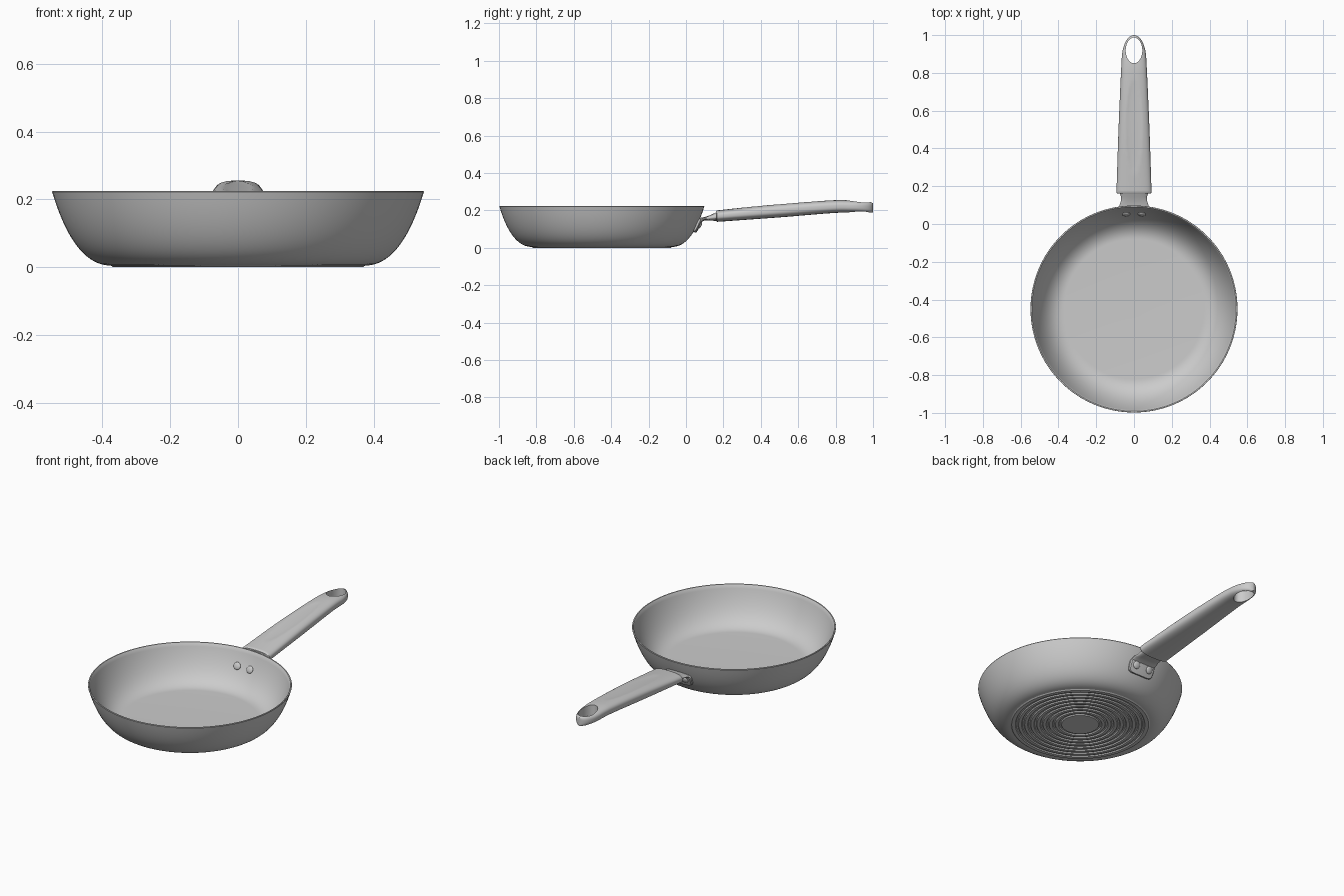
import bpy, bmesh, math
from mathutils import Vector

if "Cube" in bpy.data.objects:
    bpy.data.objects.remove(bpy.data.objects["Cube"])

CY = -0.45          # pan centre on y


def finish(name, bm, angle=35):
    bmesh.ops.recalc_face_normals(bm, faces=bm.faces)
    me = bpy.data.meshes.new(name)
    bm.to_mesh(me)
    bm.free()
    ob = bpy.data.objects.new(name, me)
    bpy.context.collection.objects.link(ob)
    smooth(ob, angle)
    return ob


def smooth(ob, angle=35):
    bpy.ops.object.select_all(action='DESELECT')
    ob.select_set(True)
    bpy.context.view_layer.objects.active = ob
    bpy.ops.object.shade_smooth_by_angle(angle=math.radians(angle))


def skin(name, rings, angle=35):
    """Bridge equal closed rings and cap both ends."""
    bm = bmesh.new()
    rows = [[bm.verts.new(p) for p in r] for r in rings]
    n = len(rows[0])
    for a, b in zip(rows, rows[1:]):
        for i in range(n):
            bm.faces.new((a[i], a[(i + 1) % n], b[(i + 1) % n], b[i]))
    bm.faces.new(rows[0])
    bm.faces.new(rows[-1])
    return finish(name, bm, angle)


def circle(r, z, n=128):
    return [(r * math.cos(2 * math.pi * i / n), CY + r * math.sin(2 * math.pi * i / n), z)
            for i in range(n)]


def section(y, w, zb, zt, p=2.7, n=64):
    """Superellipse cross-section facing along y."""
    pts = []
    for i in range(n):
        a = 2 * math.pi * i / n
        c, s = math.cos(a), math.sin(a)
        x = w * math.copysign(abs(c) ** (2 / p), c)
        z = (zb + zt) / 2 + (zt - zb) / 2 * math.copysign(abs(s) ** (2 / p), s)
        pts.append((x, y, z))
    return pts


def bezier(a, b, c, n=20):
    a, b, c = Vector(a), Vector(b), Vector(c)
    return [a * (1 - t) ** 2 + b * 2 * t * (1 - t) + c * t * t
            for t in (i / n for i in range(n + 1))]


def spline(keys, x):
    """Smooth curve through (x, value) keys."""
    i = max(0, min(len(keys) - 2, sum(k[0] <= x for k in keys) - 1))
    (x0, v0), (x1, v1) = keys[i], keys[i + 1]
    h = x1 - x0

    def slope(j):
        a, b = keys[max(j - 1, 0)], keys[min(j + 1, len(keys) - 1)]
        return (b[1] - a[1]) / (b[0] - a[0])
    t = (x - x0) / h
    return ((2 * t**3 - 3 * t**2 + 1) * v0 + (t**3 - 2 * t**2 + t) * h * slope(i)
            + (3 * t**2 - 2 * t**3) * v1 + (t**3 - t**2) * h * slope(i + 1))


# Pan body: ringed underside, curved wall, thin rim, inside floor
profile = [(0.02, 0.0), (0.10, 0.0)]
for k in range(8):
    r = 0.104 + k * 0.033
    profile += [(r, 0.006), (r + 0.009, 0.006), (r + 0.013, 0.0), (r + 0.029, 0.0)]
profile += [(0.368, 0.0)]
profile += [tuple(v) for v in bezier((0.375, 0.005), (0.483, 0.005), (0.548, 0.222))]
profile += [(0.547, 0.225), (0.541, 0.225)]
profile += [tuple(v) for v in reversed(bezier((0.37, 0.018), (0.478, 0.018), (0.539, 0.223)))]
profile += [(0.02, 0.018)]
skin("pan_body", [circle(r, z) for r, z in profile], 30)

# Handle: lofted grip with a shallow thumb recess on top
width = [(0.165, 0.093), (0.5, 0.082), (0.8, 0.069), (0.9, 0.064), (1.0, 0.062)]
top = [(0.165, 0.2), (0.5, 0.236), (0.8, 0.255), (0.9, 0.253), (1.0, 0.245)]
low = [(0.165, 0.139), (0.5, 0.163), (0.8, 0.187), (0.9, 0.188), (1.0, 0.186)]
ys = [0.165 + 0.715 * i / 56 for i in range(57)]
ys += [0.88 + 0.12 * math.sin(math.pi / 2 * i / 18) for i in range(1, 19)]
rings = []
for y in ys:
    w, zt, zb = (spline(k, y) for k in (width, top, low))
    if y > 0.88:
        w *= math.sqrt(max(0.004, 1 - ((y - 0.88) / 0.12) ** 2))
        zt -= 0.006 * max(0, (y - 0.97) / 0.03) ** 2
        zb += 0.004 * max(0, (y - 0.97) / 0.03) ** 2
    ring = []
    for x, yy, z in section(y, w, zb, zt):
        d = (x / 0.042) ** 2 + ((y - 0.51) / 0.25) ** 2
        if z > (zb + zt) / 2 and d < 1:
            z -= 0.006 * (1 - d) ** 0.6
        ring.append((x, yy, z))
    rings.append(ring)
rings.insert(0, section(0.161, 0.089, 0.143, 0.196))
handle = skin("handle", rings, 40)

# Oval hanging hole cut through the handle end
hole = [[(0.044 * math.cos(2 * math.pi * i / 64), 0.919 + 0.068 * math.sin(2 * math.pi * i / 64), z)
         for i in range(64)] for z in (0.1, 0.35)]
cutter = skin("hole_cutter", hole)
cutter.hide_render = True
cut = handle.modifiers.new("hole", 'BOOLEAN')
cut.operation = 'DIFFERENCE'
cut.solver = 'EXACT'
cut.object = cutter
bpy.context.view_layer.objects.active = handle
bpy.ops.object.modifier_apply(modifier=cut.name)
bpy.data.objects.remove(cutter)
smooth(handle, 40)

# Neck between the bracket and the handle
neck = [(0.077, 0.078, 0.135, 0.160), (0.10, 0.077, 0.147, 0.165), (0.12, 0.070, 0.146, 0.171),
        (0.145, 0.069, 0.145, 0.182), (0.17, 0.078, 0.143, 0.194)]
skin("handle_neck", [section(*s, p=2.6, n=48) for s in neck], 50)


def wall(x, z, off=0.0):
    """Point on the outer pan wall, pushed outward by off."""
    t = math.sqrt((z - 0.005) / 0.217)
    r = 0.375 * (1 - t) ** 2 + 0.966 * t * (1 - t) + 0.548 * t * t
    tangent = Vector((0.216 * (1 - t) + 0.13 * t, 0.434 * t)).normalized()
    a = x / 0.51
    r, z = r + off * tangent.y, z - off * tangent.x
    return Vector((r * math.sin(a), CY + r * math.cos(a), z))


# Bracket plate hugging the outside of the wall
plate = []
for scale, off in ((1.0, -0.004), (1.0, 0.010), (0.93, 0.015), (0.6, 0.015), (0.3, 0.015), (0.02, 0.015)):
    plate.append([wall(x * scale, 0.122 + (z - 0.122) * scale, off)
                  for x, _, z in section(0, 0.08, 0.086, 0.158, p=4.5, n=48)])
skin("bracket_plate", plate, 40)


# Two rivets, with heads inside and outside
def rivet(name, x, off):
    bm = bmesh.new()
    bmesh.ops.create_uvsphere(bm, u_segments=24, v_segments=12, radius=1)
    normal = (wall(x, 0.128, 0.1) - wall(x, 0.128)).normalized()
    turn = normal.to_track_quat('Z', 'Y')
    for v in bm.verts:
        v.co = wall(x, 0.128, off) + turn @ Vector((v.co.x * 0.021, v.co.y * 0.021, v.co.z * 0.008))
    finish(name, bm, 60)


for side, x in (("left", -0.042), ("right", 0.042)):
    rivet("inner_rivet_" + side, x, -0.011)
    rivet("outer_rivet_" + side, x, 0.015)
